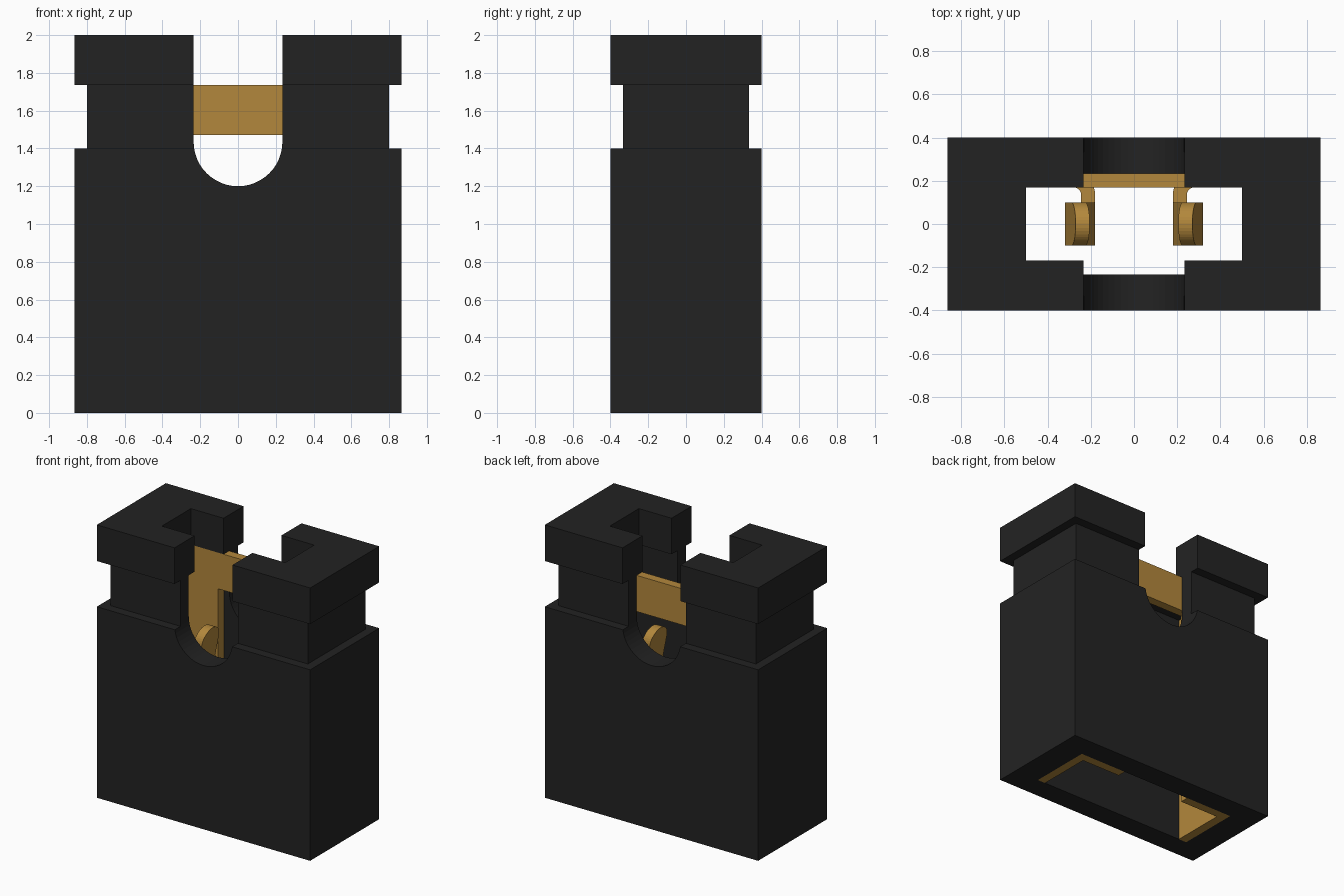
import bpy, bmesh, math

if "Cube" in bpy.data.objects:
    bpy.data.objects.remove(bpy.data.objects["Cube"])


def material(name, rgb):
    m = bpy.data.materials.new(name)
    m.diffuse_color = (*rgb, 1)
    m.use_nodes = True
    m.node_tree.nodes["Principled BSDF"].inputs["Base Color"].default_value = m.diffuse_color
    return m


BLACK = material("black plastic", (0.0165, 0.0165, 0.0165))
GOLD = material("gold metal", (0.45, 0.245, 0.045))


def finish(name, bm, mat, mirror=False):
    bmesh.ops.recalc_face_normals(bm, faces=bm.faces)
    me = bpy.data.meshes.new(name)
    bm.to_mesh(me)
    bm.free()
    me.materials.append(mat)
    ob = bpy.data.objects.new(name, me)
    bpy.context.collection.objects.link(ob)
    if mirror:
        ob.modifiers.new("mirror", 'MIRROR')
    return ob


def loft(name, rows, mat, mirror=False):
    """Stack of rectangles (x0, x1, y0, y1, z) joined into one solid."""
    bm = bmesh.new()
    rings = [[bm.verts.new(p) for p in
              ((a, c, z), (b, c, z), (b, d, z), (a, d, z))]
             for a, b, c, d, z in rows]
    bm.faces.new(rings[0])
    bm.faces.new(rings[-1])
    for r, s in zip(rings, rings[1:]):
        for i in range(4):
            j = (i + 1) % 4
            bm.faces.new((r[i], r[j], s[j], s[i]))
    return finish(name, bm, mat, mirror)


def box(name, x0, x1, y0, y1, z0, z1, mat, mirror=False):
    return loft(name, [(x0, x1, y0, y1, z0), (x0, x1, y0, y1, z1)], mat, mirror)


def prism(name, points, axis, a, b, mat, mirror=False):
    """Flat outline extruded along y (points are x,z) or z (points are x,y)."""
    bm = bmesh.new()
    put = (lambda p, t: (p[0], t, p[1])) if axis == 'y' else (lambda p, t: (*p, t))
    lo = [bm.verts.new(put(p, a)) for p in points]
    hi = [bm.verts.new(put(p, b)) for p in points]
    bm.faces.new(lo)
    bm.faces.new(hi)
    for i in range(len(lo)):
        j = (i + 1) % len(lo)
        bm.faces.new((lo[i], lo[j], hi[j], hi[i]))
    return finish(name, bm, mat, mirror)


def arc(cx, cy, r, a0, a1, n):
    return [(cx + r * math.cos(math.radians(a0 + (a1 - a0) * i / n)),
             cy + r * math.sin(math.radians(a0 + (a1 - a0) * i / n)))
            for i in range(n + 1)]


# Housing with a grip groove around it
X, Y, GX, GY = 0.865, 0.4, 0.8, 0.333
levels = [(X, Y, 0), (X, Y, 1.4), (GX, GY, 1.4), (GX, GY, 1.735),
          (X, Y, 1.735), (X, Y, 2)]
housing = loft("housing", [(-x, x, -y, y, z) for x, y, z in levels], BLACK)

# Cutters: lower cavity, top opening, round-bottomed slot
cutters = [
    box("cavity_cutter", -0.665, 0.665, -0.235, 0.235, -0.1, 1.736, BLACK),
    box("opening_cutter", -0.5, 0.5, -0.168, 0.168, 1.6, 2.1, BLACK),
    prism("slot_cutter", [(0.235, 2.1), (-0.235, 2.1)]
          + arc(0, 1.435, 0.235, 180, 360, 24), 'y', -0.6, 0.6, BLACK),
]
bpy.context.view_layer.objects.active = housing
for c in cutters:
    m = housing.modifiers.new(c.name, 'BOOLEAN')
    m.operation, m.solver, m.object = 'DIFFERENCE', 'EXACT', c
    bpy.ops.object.modifier_apply(modifier=m.name)
for c in cutters:
    bpy.data.objects.remove(c)

# Metal clip: arched back plate and two side walls
prism("clip_back_plate",
      [(-0.665, 0), (-0.28, 0), (-0.28, 1.47), (0.28, 1.47), (0.28, 0),
       (0.665, 0), (0.665, 1.735), (-0.665, 1.735)], 'y', 0.17, 0.235, GOLD)
box("clip_side_wall", 0.6, 0.665, -0.235, 0.17, 0, 1.735, GOLD, True)

# Folded tab joining each contact finger to the back plate
prism("finger_bend", arc(0.28, 0.135, 0.1, 90, 180, 8) + [(0.18, -0.1), (0.245, -0.1)]
      + arc(0.28, 0.135, 0.035, 180, 90, 8), 'z', 0.3, 0.65, GOLD, True)

# Springy contact finger: bulges outward, then ends in a rounded tip
rows = [(0.18, 0.245, -0.1, 0.1, 0.65), (0.255, 0.32, -0.1, 0.1, 1.02)]
for i in range(11):
    a = math.radians(i * 8.8)
    z = 1.17 + 0.1 * math.sin(a)
    x = 0.255 - 0.05 * (z - 1.02) / 0.25
    w = 0.1 * math.cos(a)
    rows.append((x, x + 0.065, -w, w, z))
loft("contact_finger", rows, GOLD, True)
